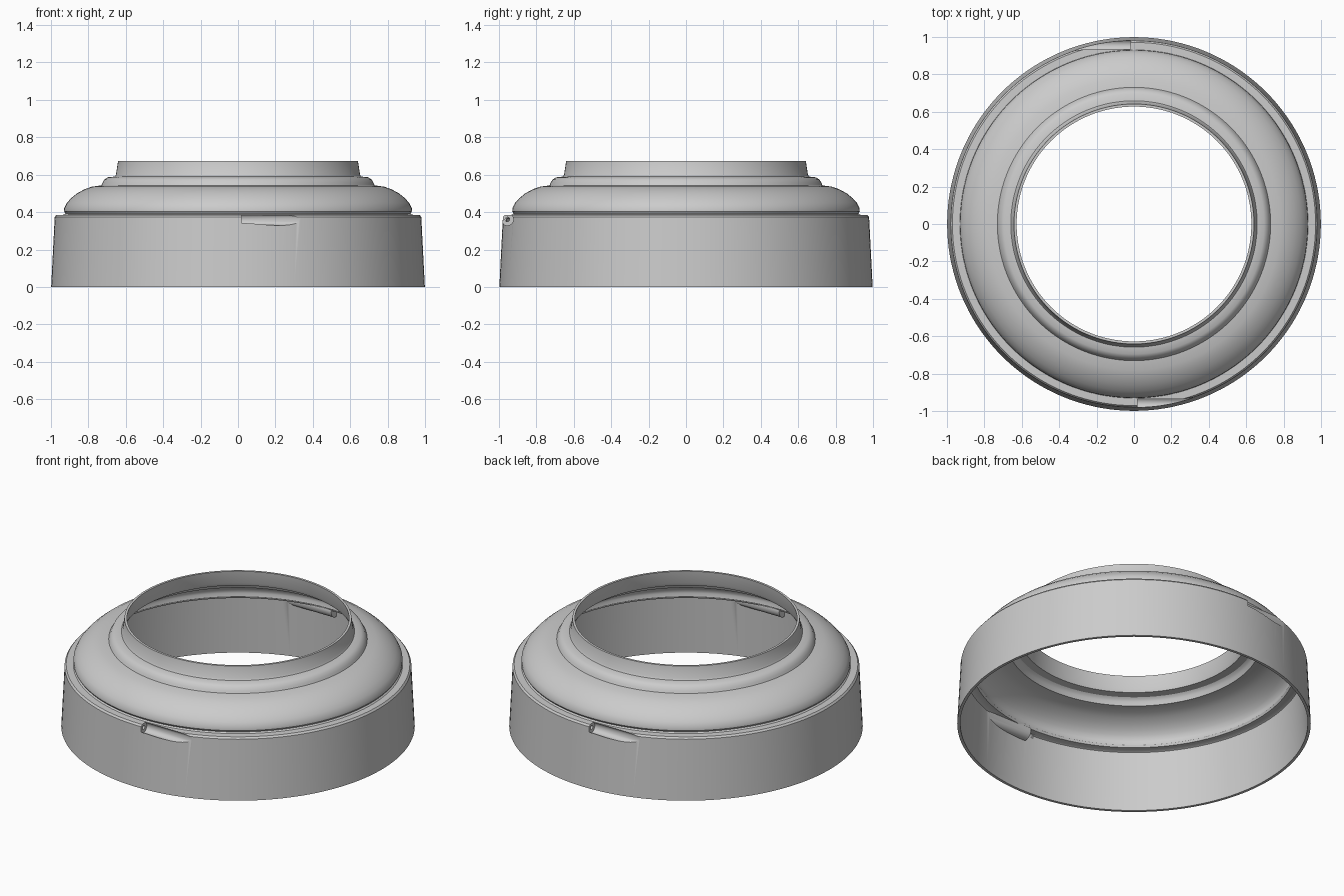
import bpy, bmesh, math
from mathutils import Matrix

if "Cube" in bpy.data.objects:
    bpy.data.objects.remove(bpy.data.objects["Cube"])

SEG = 144


def lathe(name, profile):
    """Closed solid of revolution from a bottom-to-top (radius, z) profile."""
    bm = bmesh.new()
    rings = []
    for r, z in profile:
        rings.append([bm.verts.new((r * math.cos(2 * math.pi * i / SEG),
                                    r * math.sin(2 * math.pi * i / SEG), z))
                      for i in range(SEG)])
    for a, b in zip(rings, rings[1:]):
        for i in range(SEG):
            j = (i + 1) % SEG
            bm.faces.new((a[i], a[j], b[j], b[i]))
    bm.faces.new(rings[0][::-1])
    bm.faces.new(rings[-1])
    return finish(name, bm)


def rod(name, x0, x1, r, turn):
    """Cylinder tangent to the front wall, turned about z."""
    bm = bmesh.new()
    mat = (Matrix.Rotation(turn, 4, 'Z')
           @ Matrix.Translation(((x0 + x1) / 2, -0.955, 0.361))
           @ Matrix.Rotation(math.pi / 2, 4, 'Y'))
    bmesh.ops.create_cone(bm, cap_ends=True, segments=28, radius1=r,
                          radius2=r, depth=x1 - x0, matrix=mat)
    return finish(name, bm)


def finish(name, bm):
    bmesh.ops.recalc_face_normals(bm, faces=bm.faces[:])
    me = bpy.data.meshes.new(name)
    bm.to_mesh(me)
    bm.free()
    ob = bpy.data.objects.new(name, me)
    bpy.context.collection.objects.link(ob)
    return ob


def cut(target, cutter):
    """Subtract the cutter and discard it."""
    mod = target.modifiers.new("cut", 'BOOLEAN')
    mod.operation = 'DIFFERENCE'
    mod.solver = 'EXACT'
    mod.object = cutter
    bpy.context.view_layer.objects.active = target
    bpy.ops.object.modifier_apply(modifier=mod.name)
    bpy.data.objects.remove(cutter, do_unlink=True)


# outer form: tapered skirt, ledge, dome, small step and collar
housing = lathe("ring_housing", [
    (0.998, 0), (0.979, 0.374), (0.970, 0.385), (0.930, 0.386),
    (0.922, 0.393), (0.929, 0.404), (0.928, 0.422), (0.914, 0.449),
    (0.892, 0.474), (0.860, 0.500), (0.820, 0.522), (0.780, 0.536),
    (0.730, 0.543), (0.724, 0.556), (0.714, 0.574), (0.695, 0.586),
    (0.658, 0.590), (0.652, 0.600), (0.641, 0.672)])

# hollow inside following the outer form
cavity = lathe("cavity_cutter", [
    (0.983, -0.05), (0.981, 0), (0.962, 0.366), (0.955, 0.370),
    (0.914, 0.371), (0.908, 0.385), (0.912, 0.404), (0.911, 0.418),
    (0.898, 0.442), (0.878, 0.464), (0.850, 0.486), (0.813, 0.506),
    (0.776, 0.520), (0.716, 0.528), (0.708, 0.550), (0.700, 0.562),
    (0.690, 0.570), (0.645, 0.575), (0.637, 0.595), (0.627, 0.672),
    (0.627, 0.75)])

# two opposite tangential channels: inner trough wall, open groove, jet hole
turns = (0, math.pi)
for t in turns:
    cut(cavity, rod("trough", -0.005, 0.40, 0.045, t))
cut(housing, cavity)
for t in turns:
    cut(housing, rod("groove", 0.018, 0.60, 0.032, t))
    cut(housing, rod("jet_hole", -0.06, 0.05, 0.012, t))

bpy.ops.object.select_all(action='DESELECT')
housing.select_set(True)
bpy.context.view_layer.objects.active = housing
bpy.ops.object.shade_smooth_by_angle(angle=math.radians(30))
